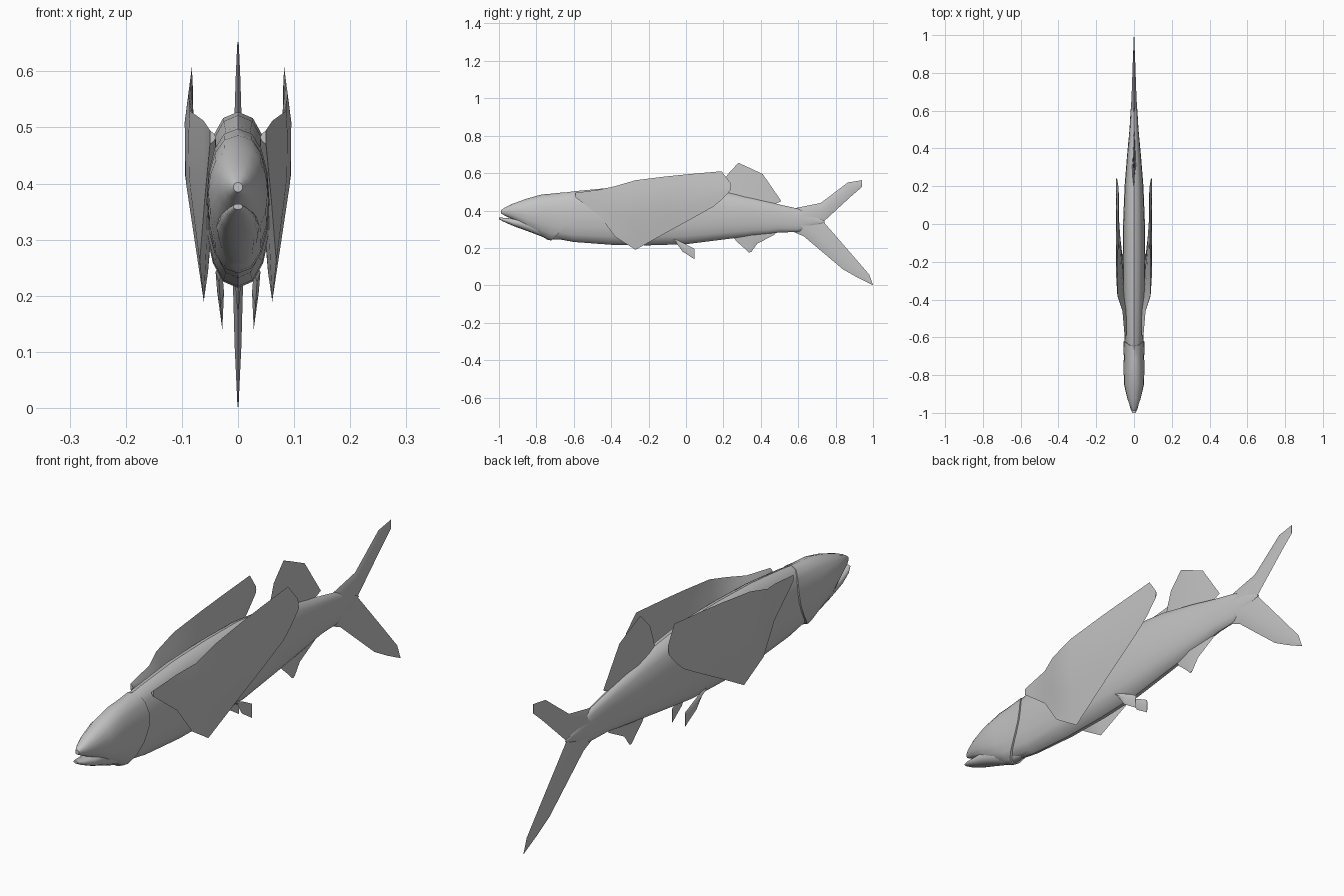
import bpy, bmesh, math

cube = bpy.data.objects.get("Cube")
if cube:
    bpy.data.objects.remove(cube, do_unlink=True)

mat = bpy.data.materials.new("fish grey")
mat.use_nodes = True
GREY = (0.55, 0.55, 0.55, 1)
mat.diffuse_color = GREY
mat.node_tree.nodes["Principled BSDF"].inputs["Base Color"].default_value = GREY


def loft(name, rings, mirror=False, angle=40):
    """Skin a list of equal-sized closed rings and cap both ends."""
    bm = bmesh.new()
    loops = [[bm.verts.new(p) for p in ring] for ring in rings]
    n = len(loops[0])
    for a, b in zip(loops, loops[1:]):
        for i in range(n):
            j = (i + 1) % n
            bm.faces.new((a[i], a[j], b[j], b[i]))
    bm.faces.new(loops[0])
    bm.faces.new(loops[-1])
    bmesh.ops.remove_doubles(bm, verts=bm.verts, dist=0.0002)
    bmesh.ops.recalc_face_normals(bm, faces=bm.faces)
    me = bpy.data.meshes.new(name)
    bm.to_mesh(me)
    bm.free()
    me.materials.append(mat)
    ob = bpy.data.objects.new(name, me)
    bpy.context.collection.objects.link(ob)
    bpy.ops.object.select_all(action='DESELECT')
    ob.select_set(True)
    bpy.context.view_layer.objects.active = ob
    bpy.ops.object.shade_smooth_by_angle(angle=math.radians(angle))
    if mirror:
        ob.modifiers.new("Mirror", 'MIRROR').use_mirror_merge = False
    return ob


def oval(y, zb, zt, hw, sweep=0.0, n=16):
    """Slightly boxy body section; sweep bends its ends forward."""
    pts = []
    for i in range(n):
        a = 2 * math.pi * i / n
        c, s = math.cos(a), math.sin(a)
        x = hw * math.copysign(abs(c) ** 0.85, c)
        z = (zb + zt) / 2 + (zt - zb) / 2 * math.copysign(abs(s) ** 0.95, s)
        pts.append((x, y - sweep * (z - 0.41) ** 2, z))
    return pts


def fin(name, rows, mirror=False):
    """Thin fin from rows of (leading y,z), (trailing y,z), half thickness, x."""
    rings = []
    for (y0, z0), (y1, z1), t, x in rows:
        ym, zm = y0 * 0.6 + y1 * 0.4, z0 * 0.6 + z1 * 0.4
        rings.append([(x, y0, z0), (x + t, ym, zm), (x, y1, z1), (x - t, ym, zm)])
    return loft(name, rings, mirror)


# Trunk
loft("body", [oval(*s) for s in [
    (-0.80, 0.29, 0.46, 0.040), (-0.70, 0.25, 0.488, 0.046),
    (-0.60, 0.232, 0.503, 0.050), (-0.40, 0.217, 0.522, 0.058),
    (-0.20, 0.214, 0.528, 0.060), (0.00, 0.220, 0.526, 0.058),
    (0.20, 0.245, 0.502, 0.050), (0.36, 0.265, 0.467, 0.037),
    (0.50, 0.283, 0.432, 0.024), (0.60, 0.285, 0.410, 0.018),
    (0.68, 0.315, 0.375, 0.011), (0.74, 0.337, 0.343, 0.003)]])

# Head, ending in the swept edge of the gill covers
loft("head", [oval(*s) for s in [
    (-0.99, 0.385, 0.402, 0.008), (-0.965, 0.371, 0.418, 0.021),
    (-0.925, 0.352, 0.437, 0.035), (-0.85, 0.302, 0.464, 0.053),
    (-0.77, 0.262, 0.486, 0.055), (-0.70, 0.244, 0.491, 0.054, 1.5),
    (-0.62, 0.240, 0.498, 0.056, 3.5), (-0.622, 0.255, 0.485, 0.044, 3.5)]])

# Lower jaw
loft("lower_jaw", [oval(*s) for s in [
    (-1.00, 0.354, 0.364, 0.008), (-0.975, 0.340, 0.361, 0.020),
    (-0.92, 0.316, 0.356, 0.032), (-0.85, 0.291, 0.356, 0.038),
    (-0.73, 0.245, 0.340, 0.032), (-0.66, 0.245, 0.320, 0.020)]])

# Large folded pectoral fins: stations of y, bottom, top, spread, thickness
PROFILE = [(0.19, 0.061), (0.41, 0.094), (0.51, 0.095), (0.61, 0.082)]


def flare(z):
    if z <= PROFILE[0][0]:
        return PROFILE[0][1]
    for (z0, x0), (z1, x1) in zip(PROFILE, PROFILE[1:]):
        if z <= z1:
            return x0 + (x1 - x0) * (z - z0) / (z1 - z0)
    return PROFILE[-1][1]


rings = []
for y, zb, zt, spread, thick in [
        (-0.59, 0.47, 0.495, 0.0, 0.01), (-0.46, 0.37, 0.512, 0.25, 0.025),
        (-0.38, 0.26, 0.530, 0.85, 0.040), (-0.27, 0.19, 0.562, 1, 0.036),
        (-0.10, 0.285, 0.583, 1, 0.024), (0.02, 0.350, 0.595, 1, 0.016),
        (0.145, 0.42, 0.606, 1, 0.012), (0.19, 0.457, 0.61, 1, 0.008),
        (0.24, 0.51, 0.545, 1, 0.003)]:
    outer, inner = [], []
    for i in range(8):
        t = i / 7
        z = zb + (zt - zb) * t
        x = 0.05 + (flare(z) - 0.05) * spread
        outer.append((x, y, z))
        if 0 < i < 7:
            inner.append((x - thick * math.sin(math.pi * t), y, z))
    rings.append(outer + inner[::-1])
loft("pectoral_fins", rings, mirror=True)

# Dorsal and anal fins
fin("dorsal_fin", [
    ((0.18, 0.46), (0.44, 0.42), 0.014, 0), ((0.20, 0.53), (0.51, 0.45), 0.007, 0),
    ((0.22, 0.59), (0.41, 0.595), 0.004, 0), ((0.28, 0.655), (0.325, 0.635), 0.0015, 0)])
fin("anal_fin", [
    ((0.23, 0.29), (0.44, 0.30), 0.014, 0), ((0.27, 0.235), (0.48, 0.275), 0.008, 0),
    ((0.31, 0.20), (0.38, 0.222), 0.004, 0), ((0.335, 0.175), (0.35, 0.18), 0.0015, 0)])

# Small paired pelvic fins
fin("pelvic_fins", [
    ((-0.075, 0.255), (-0.05, 0.225), 0.006, 0.034),
    ((-0.005, 0.222), (-0.02, 0.182), 0.006, 0.031),
    ((0.045, 0.195), (0.045, 0.14), 0.0015, 0.028)], mirror=True)

# Forked tail
fin("tail_upper_lobe", [
    ((0.57, 0.410), (0.62, 0.300), 0.017, 0), ((0.72, 0.440), (0.735, 0.340), 0.011, 0),
    ((0.865, 0.550), (0.885, 0.478), 0.006, 0), ((0.94, 0.562), (0.94, 0.525), 0.0015, 0)])
fin("tail_lower_lobe", [
    ((0.57, 0.288), (0.62, 0.400), 0.017, 0), ((0.63, 0.262), (0.735, 0.340), 0.011, 0),
    ((0.84, 0.085), (0.90, 0.150), 0.006, 0), ((0.92, 0.040), (0.98, 0.057), 0.003, 0),
    ((1.0, 0.0), (0.997, 0.010), 0.001, 0)])
